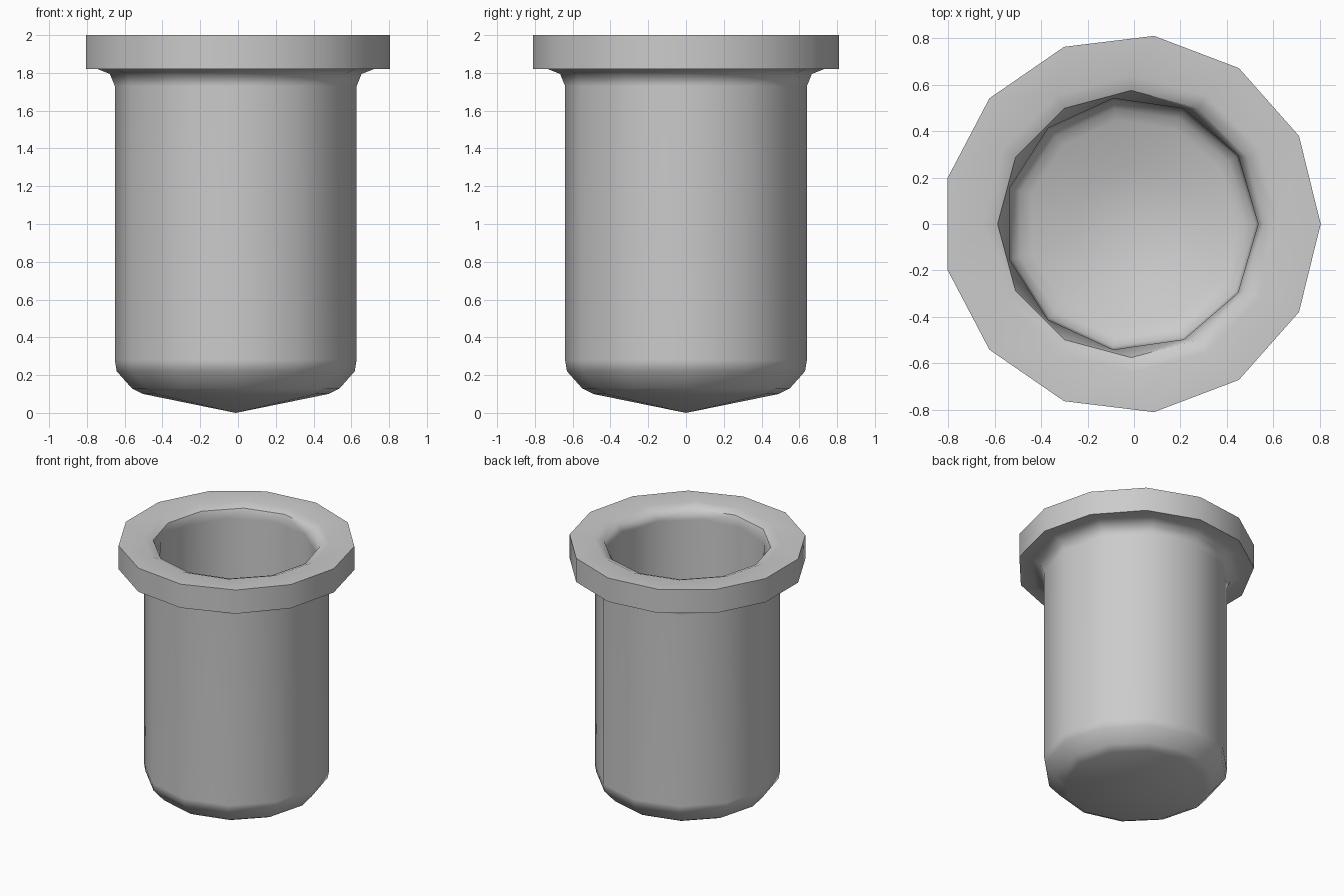
import bpy, bmesh
from math import sin, cos, tau, radians

if "Cube" in bpy.data.objects:
    bpy.data.objects.remove(bpy.data.objects["Cube"])

CX = -0.012  # axis offset that centres the odd-sided flange

# Closed wall profile from outer tip to inner tip: radius, height, side count
RINGS = [
    (0.49, 0.10, 12), (0.55, 0.13, 12), (0.63, 0.22, 12), (0.64, 0.28, 12),   # rounded base
    (0.64, 1.73, 12), (0.666, 1.794, 12), (0.73, 1.82, 12),                   # fillet under flange
    (0.817, 1.82, 13), (0.817, 2.0, 13),                                      # flange
    (0.64, 2.0, 12), (0.576, 1.974, 12), (0.547, 1.91, 11),                   # rounded lip
    (0.547, 0.28, 11), (0.535, 0.235, 11), (0.50, 0.20, 11),                  # bore
    (0.45, 0.18, 11), (0.25, 0.117, 11),                                      # domed floor
]


def ring(bm, r, z, n):
    return [bm.verts.new((CX + r * cos(tau * i / n), r * sin(tau * i / n), z)) for i in range(n)]


def stitch(bm, a, b):
    """Join two rings that may have different side counts."""
    na, nb = len(a), len(b)
    if na == nb:
        for i in range(na):
            j = (i + 1) % na
            bm.faces.new((a[i], a[j], b[j], b[i]))
        return
    i = j = 0
    while i < na or j < nb:
        if j >= nb or (i < na and (i + 1) / na <= (j + 1) / nb):
            bm.faces.new((a[i % na], a[(i + 1) % na], b[j % nb]))
            i += 1
        else:
            bm.faces.new((a[i % na], b[(j + 1) % nb], b[j % nb]))
            j += 1


def cap(bm, loop, z):
    tip = bm.verts.new((CX, 0, z))
    for i in range(len(loop)):
        bm.faces.new((loop[i], loop[(i + 1) % len(loop)], tip))


# Flanged cup
bm = bmesh.new()
loops = [ring(bm, *p) for p in RINGS]
for a, b in zip(loops, loops[1:]):
    stitch(bm, a, b)
cap(bm, loops[0], 0.0)
cap(bm, loops[-1], 0.09)
bmesh.ops.recalc_face_normals(bm, faces=bm.faces[:])
mesh = bpy.data.meshes.new("flanged_cup")
bm.to_mesh(mesh)
bm.free()
cup = bpy.data.objects.new("flanged_cup", mesh)
bpy.context.collection.objects.link(cup)

# Smooth walls, crisp flange edges
bpy.context.view_layer.objects.active = cup
cup.select_set(True)
bpy.ops.object.shade_smooth_by_angle(angle=radians(50))
mod = cup.modifiers.new("weighted_normals", 'WEIGHTED_NORMAL')
mod.keep_sharp = True
